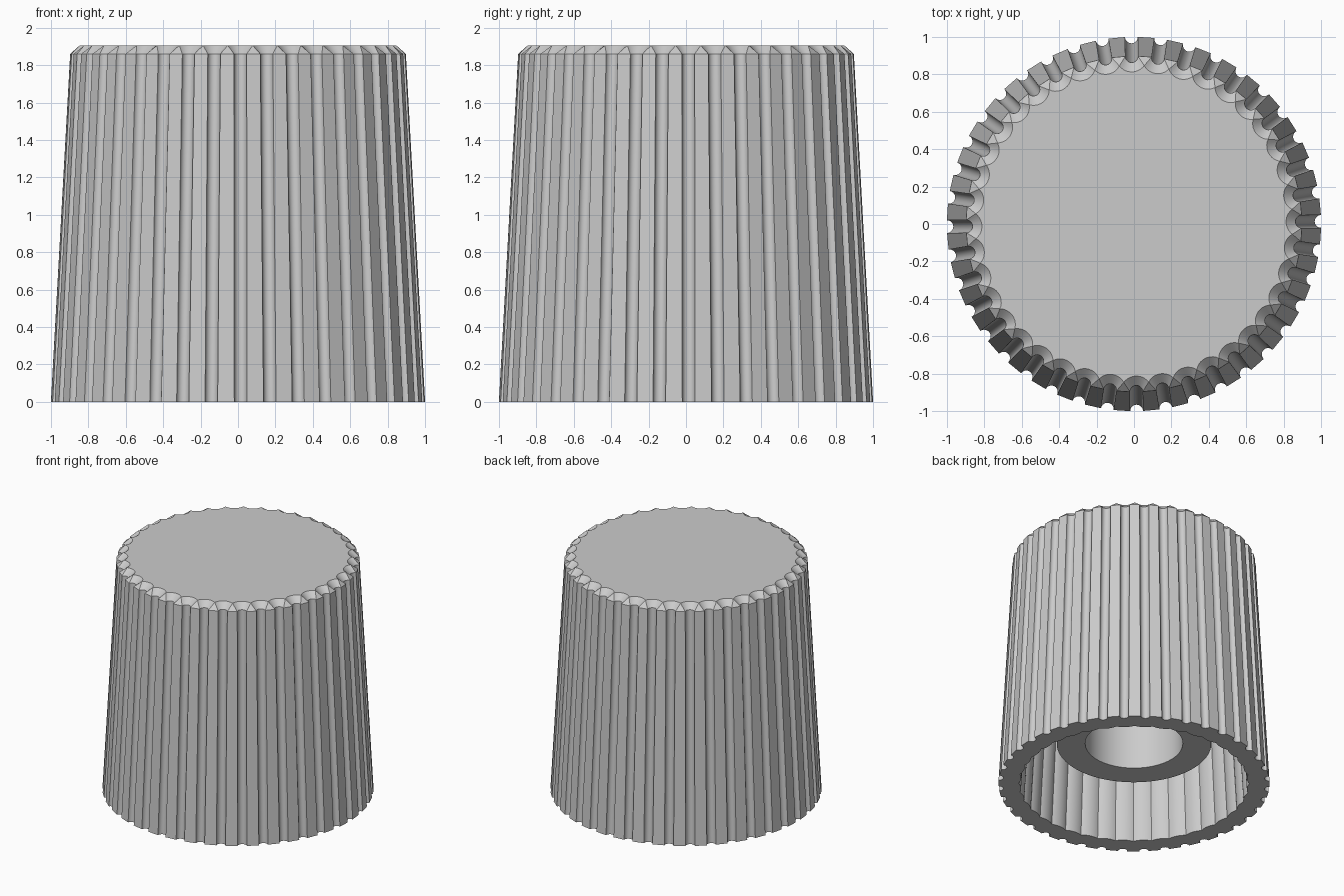
import bpy, bmesh, math

FLUTES, ARC = 40, 10
FLUTE_R = 0.034
TURN = math.radians(0.8)
HALF = math.pi / FLUTES
CEILING = 1.77

cube = bpy.data.objects.get("Cube")
if cube:
    bpy.data.objects.remove(cube, do_unlink=True)

grey = bpy.data.materials.new("plain_grey")
grey.use_nodes = True
grey.diffuse_color = (0.6, 0.6, 0.6, 1)
grey.node_tree.nodes["Principled BSDF"].inputs["Base Color"].default_value = (0.6, 0.6, 0.6, 1)


def fluted_ring(bm, z, radius, inset):
    """Fluted outline, offset inward by inset; flutes widen until they meet."""
    rho = FLUTE_R + inset
    limit = math.acos(inset / rho)
    if radius * math.sin(HALF) < rho:
        limit = min(limit, math.asin(radius * math.sin(HALF) / rho) - HALF)
    ring = []
    for i in range(FLUTES):
        a = TURN + 2 * HALF * i
        for k in range(ARC + 1):
            phi = limit * (2 * k / ARC - 1)
            u, v = rho * math.sin(phi), radius - rho * math.cos(phi)
            ring.append(bm.verts.new((v * math.cos(a) - u * math.sin(a),
                                      v * math.sin(a) + u * math.cos(a), z)))
    return ring


def round_ring(bm, z, radius, sides=96):
    steps = [2 * math.pi * i / sides for i in range(sides)]
    return [bm.verts.new((radius * math.cos(a), radius * math.sin(a), z)) for a in steps]


def loft(bm, rings):
    for lower, upper in zip(rings, rings[1:]):
        n = len(lower)
        for i in range(n):
            j = (i + 1) % n
            bm.faces.new((lower[i], lower[j], upper[j], upper[i]))


def finish(bm, name):
    bmesh.ops.remove_doubles(bm, verts=bm.verts, dist=0.0003)
    bmesh.ops.recalc_face_normals(bm, faces=bm.faces)
    mesh = bpy.data.meshes.new(name)
    bm.to_mesh(mesh)
    bm.free()
    mesh.materials.append(grey)
    obj = bpy.data.objects.new(name, mesh)
    bpy.context.collection.objects.link(obj)
    bpy.ops.object.select_all(action="DESELECT")
    obj.select_set(True)
    bpy.context.view_layer.objects.active = obj
    bpy.ops.object.shade_smooth_by_angle(angle=math.radians(30))


# Fluted cup: top chamfer, tapered outside, rim, hollow inside, ceiling
bm = bmesh.new()
rings = [fluted_ring(bm, *s) for s in (
    (1.905, 0.897, 0.05), (1.86, 0.897, 0), (0, 1, 0),
    (0, 1, 0.13), (CEILING, 0.9, 0.13))]
loft(bm, rings)
bm.faces.new(rings[0])
bm.faces.new(rings[-1])
finish(bm, "fluted_cup")

# Hollow shaft boss hanging from the ceiling
bm = bmesh.new()
rings = [round_ring(bm, z, r) for z, r in (
    (CEILING + 0.02, 0.57), (0.34, 0.57), (0.34, 0.36), (CEILING + 0.02, 0.36))]
loft(bm, rings + rings[:1])
finish(bm, "shaft_boss")
